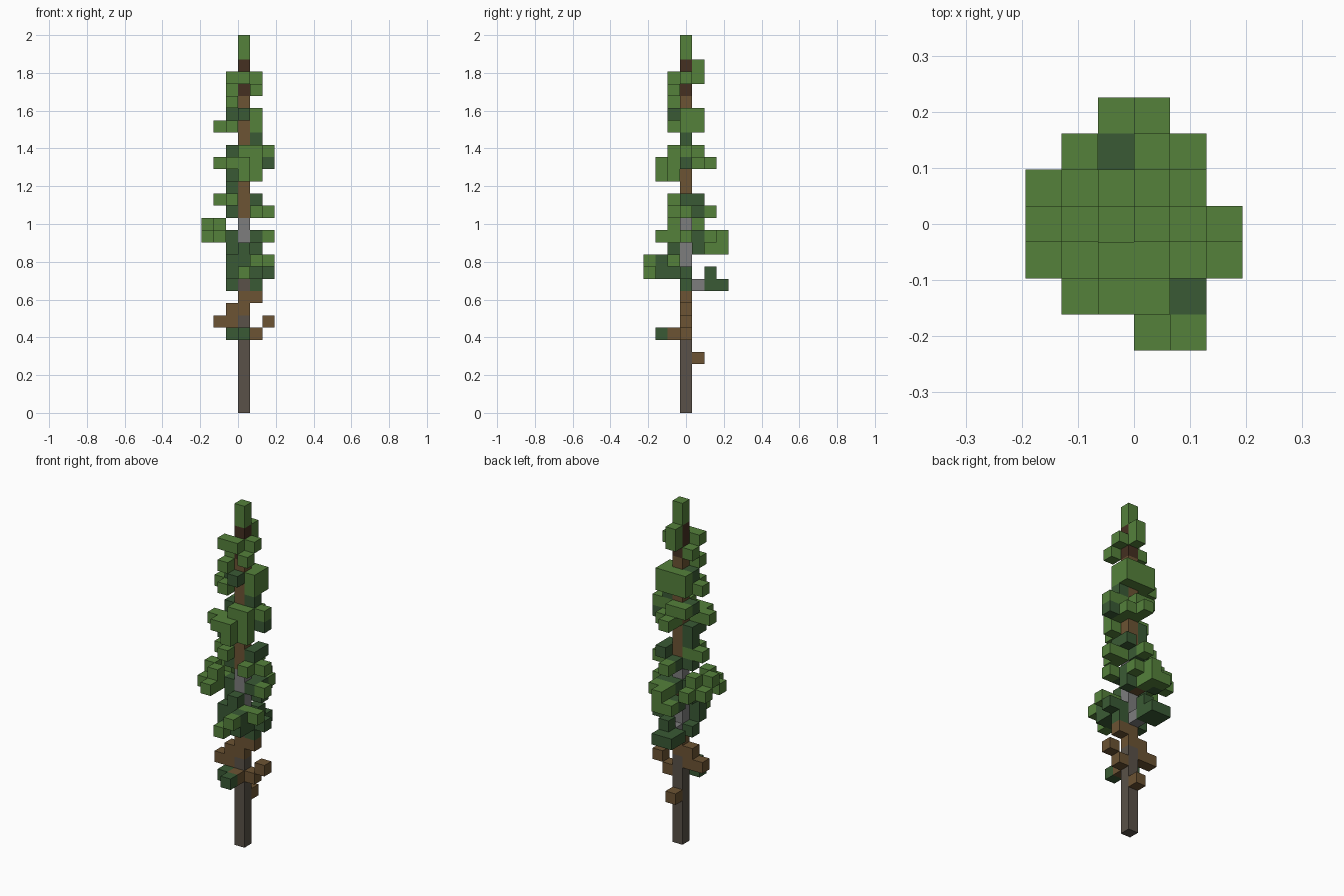
import bpy
import bmesh
from mathutils import Vector

if "Cube" in bpy.data.objects:
    bpy.data.objects.remove(bpy.data.objects["Cube"], do_unlink=True)

SIZE = 2 / 31  # block edge


def make_material(name, r, g, b):
    mat = bpy.data.materials.new(name)
    mat.use_nodes = True
    mat.diffuse_color = (r, g, b, 1)
    mat.node_tree.nodes["Principled BSDF"].inputs["Base Color"].default_value = (r, g, b, 1)
    return mat


GREEN, DARK, BROWN, BARK, STONE, OLD = range(6)
materials = [
    make_material("leaf_green", .09, .22, .044),
    make_material("dark_leaf_green", .042, .102, .035),
    make_material("branch_brown", .15, .087, .033),
    make_material("dark_bark_brown", .058, .029, .015),
    make_material("pale_grey_bark", .205, .205, .205),
    make_material("old_grey_bark", .1, .083, .065),
]

# Steps away from the trunk: e/w along x, n/s along y
STEP = {"e": (1, 0), "w": (-1, 0), "n": (0, 1), "s": (0, -1)}
blocks = {}


def add(part, level, colour, cells):
    """Place blocks in a layer; each word is a walk out from the trunk."""
    for word in cells.split():
        a = sum(STEP[c][0] for c in word)
        b = sum(STEP[c][1] for c in word)
        blocks[a, b, level] = (part, colour)


def trunk(bottom, top, colour):
    for level in range(bottom, top):
        blocks[0, 0, level] = ("trunk", colour)


# Trunk, from the old bare base up to the leafy tip
trunk(0, 8, OLD)
trunk(8, 10, BROWN)
trunk(10, 11, OLD)
trunk(11, 16, STONE)
trunk(16, 26, BROWN)
trunk(26, 29, BARK)
trunk(29, 31, GREEN)

# Dead twigs
p = "dead_twigs"
add(p, 4, BROWN, "n")
add(p, 6, BROWN, "s e")
add(p, 6, DARK, "ss sw")
add(p, 7, BROWN, "w ww ee")
add(p, 8, BROWN, "w")
add(p, 9, BROWN, "e")

# Lowest boughs
p = "lower_foliage"
add(p, 10, STONE, "n")
add(p, 10, DARK, "e w nn nnw nnnw nnn")
add(p, 11, DARK, "e ee sw s sse ss se nn")
add(p, 11, GREEN, "sss")
add(p, 12, DARK, "sse s sw")
add(p, 12, GREEN, "ssse se see")

# Wide middle boughs
p = "middle_foliage"
add(p, 13, BROWN, "n")
add(p, 13, DARK, "s w ne nnw")
add(p, 13, GREEN, "nn nnn nnnw")
add(p, 14, DARK, "w e ne n")
add(p, 14, GREEN, "wwss wws ww wwws wwwn nww nnww ee nn nne nnn")
add(p, 15, GREEN, "wws www wwn")
add(p, 16, DARK, "w n")
add(p, 16, GREEN, "e ee se nn")
add(p, 17, DARK, "e ne")
add(p, 17, GREEN, "sw w ww")

# Upper boughs
p = "upper_foliage"
add(p, 18, DARK, "w")
add(p, 19, DARK, "w sw")
add(p, 19, GREEN, "s ss se")
add(p, 20, DARK, "ee")
add(p, 20, GREEN, "s ss ssw sw sww se e n ne nn")
add(p, 21, DARK, "w")
add(p, 21, GREEN, "s se e ee n nw")
add(p, 22, DARK, "e")

# Crown tufts
p = "crown_foliage"
add(p, 23, GREEN, "sw w ww e n ne nw")
add(p, 24, DARK, "s w")
add(p, 24, GREEN, "e ne n nw")
add(p, 25, GREEN, "sw")
add(p, 26, GREEN, "se w")
add(p, 27, GREEN, "s sw e n")
add(p, 28, GREEN, "n")


def build(part):
    """Make one object from a part's blocks, keeping exposed faces only."""
    bm = bmesh.new()
    for (a, b, k), (owner, colour) in blocks.items():
        if owner != part:
            continue
        centre = Vector((a + .5, b, k + .5))
        for axis in range(3):
            for sign in (-1, 1):
                n = Vector()
                n[axis] = sign
                if (a + int(n.x), b + int(n.y), k + int(n.z)) in blocks:
                    continue
                u = Vector()
                u[(axis + 1) % 3] = 1
                v = n.cross(u)
                corners = [n + u + v, n - u + v, n - u - v, n + u - v]
                face = bm.faces.new([bm.verts.new((centre + c / 2) * SIZE) for c in corners])
                face.material_index = colour
    bmesh.ops.remove_doubles(bm, verts=bm.verts, dist=SIZE / 100)
    mesh = bpy.data.meshes.new(part)
    bm.to_mesh(mesh)
    bm.free()
    for mat in materials:
        mesh.materials.append(mat)
    bpy.context.collection.objects.link(bpy.data.objects.new(part, mesh))


for part in sorted({owner for owner, colour in blocks.values()}):
    build(part)
